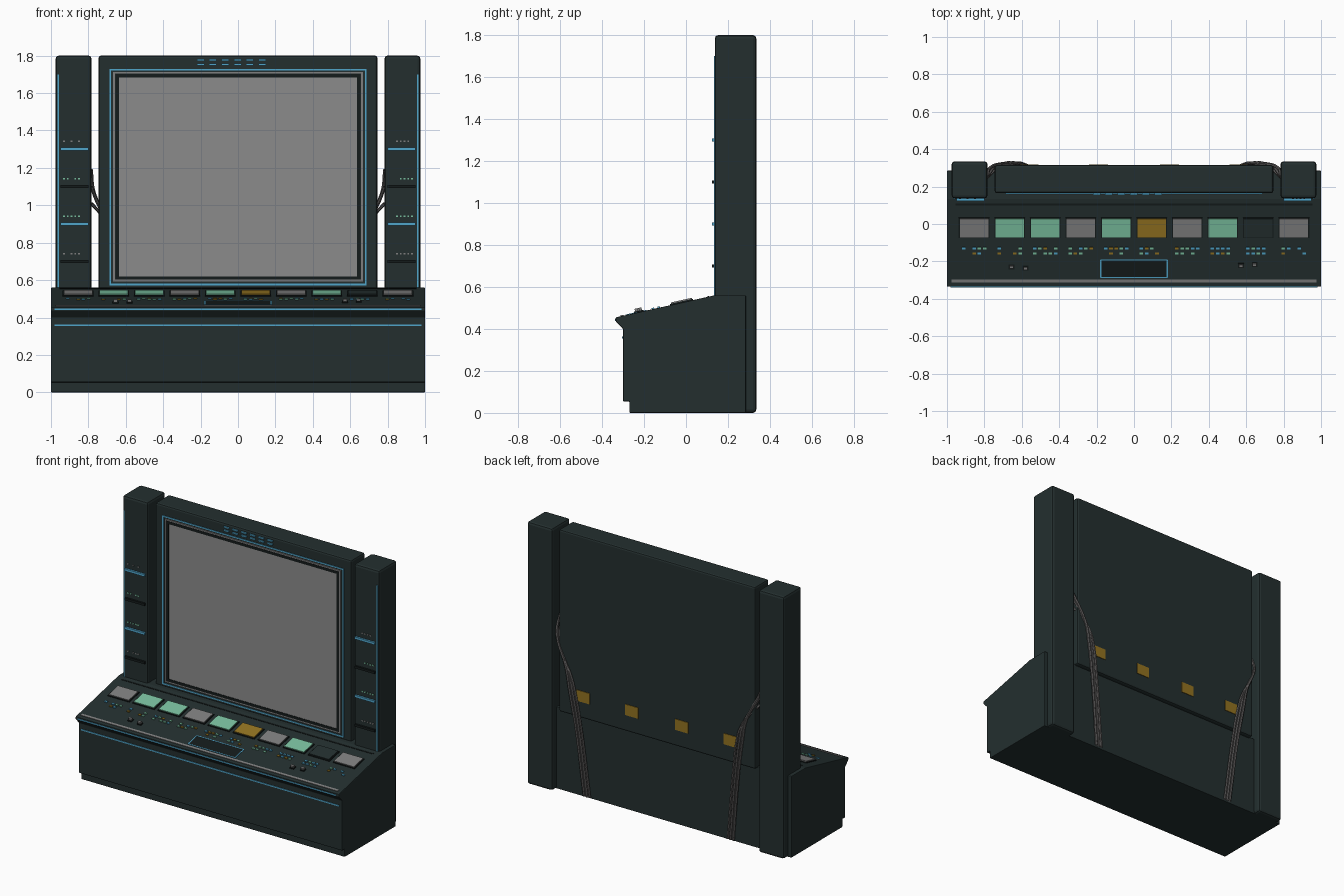
import bpy
import bmesh
import math
import random
from mathutils import Matrix, Vector

cube = bpy.data.objects.get("Cube")
if cube:
    bpy.data.objects.remove(cube)
random.seed(4)


def make_material(name, red, green, blue):
    mat = bpy.data.materials.new(name)
    colour = (red, green, blue, 1)
    mat.diffuse_color = colour
    mat.use_nodes = True
    mat.node_tree.nodes["Principled BSDF"].inputs["Base Color"].default_value = colour
    return mat


BODY = make_material("dark teal casing", .017, .028, .028)
BLACK = make_material("near black trim", .007, .011, .011)
SCREEN = make_material("screen grey", .26, .26, .26)
GREY = make_material("button grey", .21, .21, .21)
CABLE = make_material("cable grey", .11, .105, .105)
CYAN = make_material("cyan light", .08, .38, .6)
MINT = make_material("mint button", .19, .52, .34)
AMBER = make_material("amber button", .29, .17, .015)


def finish(name, bm, mat, bevel=0):
    bmesh.ops.recalc_face_normals(bm, faces=bm.faces)
    mesh = bpy.data.meshes.new(name)
    bm.to_mesh(mesh)
    bm.free()
    mesh.materials.append(mat)
    obj = bpy.data.objects.new(name, mesh)
    bpy.context.collection.objects.link(obj)
    if bevel:
        mod = obj.modifiers.new("soft edges", "BEVEL")
        mod.width = bevel
        mod.segments = 2
    return obj


def add_box(bm, centre, size, tilt=0):
    matrix = (Matrix.Translation(centre) @ Matrix.Rotation(tilt, 4, "X")
              @ Matrix.Diagonal((*size, 1)))
    bmesh.ops.create_cube(bm, size=1, matrix=matrix)


def box(name, mat, x, y, z, bevel=0):
    """Box given by its (low, high) range on each axis."""
    bm = bmesh.new()
    ranges = (x, y, z)
    add_box(bm, [(a + b) / 2 for a, b in ranges], [b - a for a, b in ranges])
    return finish(name, bm, mat, bevel)


def boxes(name, mat, items, tilt=0):
    """Several (centre, size) boxes in one object."""
    bm = bmesh.new()
    for centre, size in items:
        add_box(bm, centre, size, tilt)
    return finish(name, bm, mat)


def frame(name, mat, half, low, high, width, front, depth):
    """Upright rectangular frame, symmetric about the middle."""
    mid, tall = (low + high) / 2, high - low
    items = [((s * (half - width / 2), front, mid), (width, depth, tall)) for s in (-1, 1)]
    items += [((0, front, z), (2 * half, depth, width))
              for z in (low + width / 2, high - width / 2)]
    return boxes(name, mat, items)


# Console cabinet: side profile pulled across the width
LIP, DESK_BACK = Vector((-.335, .455)), Vector((.135, .56))
SLOPE = math.atan2(DESK_BACK.y - LIP.y, DESK_BACK.x - LIP.x)
profile = [(-.27, 0), (.285, 0), (.285, .56), DESK_BACK, LIP,
           (-.335, .437), (-.3, .4), (-.3, .055), (-.27, .055)]
bm = bmesh.new()
face = bm.faces.new([bm.verts.new((-1, y, z)) for y, z in profile])
side = bmesh.ops.extrude_face_region(bm, geom=[face])
bmesh.ops.translate(bm, vec=(2, 0, 0),
                    verts=[v for v in side["geom"] if isinstance(v, bmesh.types.BMVert)])
finish("console_cabinet", bm, BODY, .004)
box("front_light_strip", CYAN, (-.98, .98), (-.304, -.298), (.354, .363))
box("lip_light_strip", CYAN, (-.98, .98), (-.339, -.333), (.439, .448))


# Desk details lie on the sloped top
def on_desk(x, y, lift=0):
    return (x, y - lift * math.sin(SLOPE),
            LIP.y + (y - LIP.x) * math.tan(SLOPE) + lift * math.cos(SLOPE))


boxes("desk_edge_strip", GREY, [(on_desk(0, -.305), (1.95, .016, .008))], SLOPE)
boxes("desk_rear_groove", BLACK, [(on_desk(0, .105), (1.91, .01, .005))], SLOPE)

# Row of large buttons
layout = [GREY, MINT, MINT, GREY, MINT, AMBER, GREY, MINT, BLACK, GREY]
for i, mat in enumerate(layout):
    x = (i - 4.5) * .19
    boxes("button_bezel", BLACK, [(on_desk(x, -.02), (.164, .112, .012))], SLOPE)
    boxes("large_button", BODY if mat is BLACK else mat,
          [(on_desk(x, -.02, .005), (.152, .102, .014))], SLOPE)

# Two rows of small lamps below each button
lamps = {CYAN: [], MINT: [], AMBER: []}
for i in range(len(layout)):
    for row in (-.13, -.157):
        for column in range(5):
            if random.random() < .6:
                mat = random.choice(list(lamps))
                x = (i - 4.5) * .19 + (column - 2) * .028
                lamps[mat].append((on_desk(x, row), (.019, .012, .012)))
for mat, items in lamps.items():
    boxes("small_lamps", mat, items, SLOPE)

# Outlined touch pad
pad = [(on_desk(0, y), (.36, .006, .006)) for y in (-.285, -.192)]
pad += [(on_desk(x, -.238), (.006, .095, .006)) for x in (-.178, .178)]
boxes("touch_pad_outline", CYAN, pad, SLOPE)
boxes("touch_pad", BLACK, [(on_desk(0, -.238), (.35, .09, .003))], SLOPE)

# Toggle switches
for x, y in ((-.655, -.228), (-.58, -.234), (.572, -.222), (.645, -.215)):
    boxes("toggle_base", BLACK, [(on_desk(x, y), (.03, .026, .014))], SLOPE)
    boxes("toggle_switch", GREY, [(on_desk(x, y, .01), (.022, .014, .02))], SLOPE)

# Screen housing and nested frames
box("screen_housing", BODY, (-.745, .745), (.165, .315), (.55, 1.8), .012)
frame("screen_light_frame", CYAN, .688, .572, 1.73, .009, .165, .008)
frame("screen_grey_frame", GREY, .667, .593, 1.714, .01, .163, .012)
frame("screen_inner_frame", BLACK, .655, .602, 1.702, .018, .163, .01)
box("screen", SCREEN, (-.637, .637), (.161, .168), (.618, 1.686))

# Header status lamps
boxes("header_lamps", CYAN, [((-.2 + i * .066, .162, z), (.04, .012, .01))
                             for i in range(6) for z in (1.753, 1.776)])

# Pillars with bars and tiny lamps
for s in (-1, 1):
    def span(low, high):
        return tuple(sorted((s * low, s * high)))
    box("pillar", BODY, span(.783, .975), (.137, .335), (0, 1.8), .016)
    box("pillar_light_line", CYAN, span(.956, .964), (.134, .14), (.56, 1.7))
    for z, mat, lamp in ((1.3, CYAN, GREY), (1.1, BLACK, MINT),
                         (.9, CYAN, MINT), (.7, BLACK, GREY)):
        box("pillar_bar", mat, span(.798, .948), (.124, .14), (z - .008, z + .008))
        dots = [((s * .82 + (i - 2) * .02 + s * .07, .136, z + .042), (.01, .006, .008))
                for i in range(5) if random.random() < .85]
        boxes("pillar_lamps", lamp, dots)

# Rear cables drooping from the pillars
path = [(.785, .25, 1.19), (.75, .3, 1.07), (.665, .325, .88),
        (.635, .326, .72), (.6, .315, .5), (.545, .295, .01)]
for s in (-1, 1):
    for i in range(3):
        curve = bpy.data.curves.new("rear_cable", "CURVE")
        curve.dimensions = "3D"
        curve.bevel_depth = .009
        curve.bevel_resolution = 1
        curve.resolution_u = 5
        spline = curve.splines.new("BEZIER")
        spline.bezier_points.add(len(path) - 1)
        for k, (point, (x, y, z)) in enumerate(zip(spline.bezier_points, path)):
            drop = i * .09 * max(0, 1 - k / 3)
            point.co = (s * (x - (i - 1) * .02 * min(k, 1)), y, z - drop)
            point.handle_left_type = point.handle_right_type = "AUTO"
        curve.materials.append(CABLE)
        cable = bpy.data.objects.new("rear_cable", curve)
        bpy.context.collection.objects.link(cable)
        bpy.ops.object.select_all(action="DESELECT")
        cable.select_set(True)
        bpy.context.view_layer.objects.active = cable
        bpy.ops.object.convert(target="MESH")
        bpy.ops.object.shade_smooth_by_angle()

# Rear label plates
boxes("rear_plates", AMBER, [((x, .315, .7), (.1, .008, .075))
                             for x in (-.56, -.19, .19, .56)])
